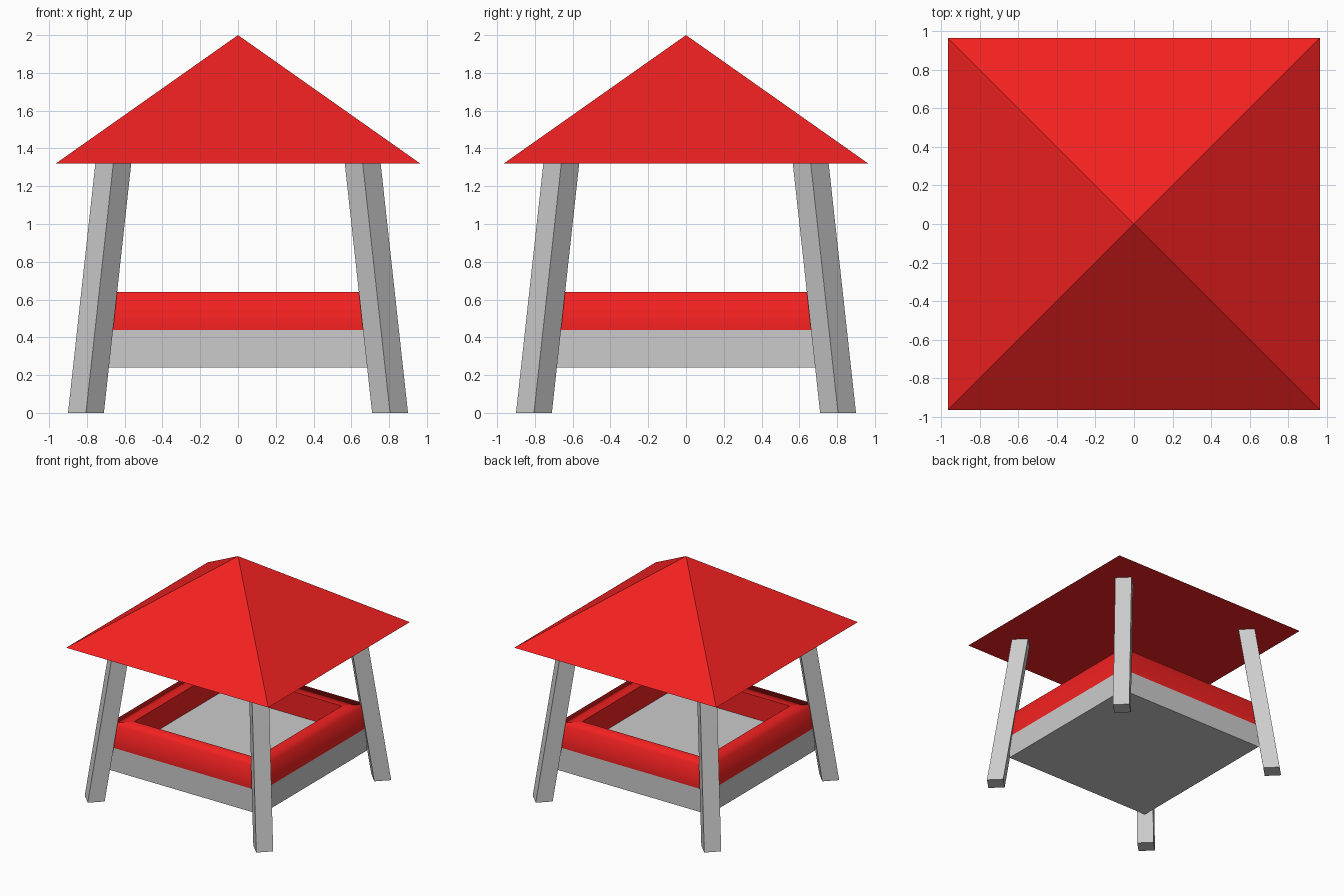
import bpy, bmesh

if "Cube" in bpy.data.objects:
    bpy.data.objects.remove(bpy.data.objects["Cube"])

red = bpy.data.materials.new("red")
red.diffuse_color = (0.9, 0.015, 0.015, 1)
red.use_nodes = True
red.node_tree.nodes["Principled BSDF"].inputs["Base Color"].default_value = red.diffuse_color


def make(name, bm, mat=None):
    bmesh.ops.recalc_face_normals(bm, faces=bm.faces)
    me = bpy.data.meshes.new(name)
    bm.to_mesh(me)
    bm.free()
    ob = bpy.data.objects.new(name, me)
    bpy.context.collection.objects.link(ob)
    if mat:
        me.materials.append(mat)
    return ob


def square(bm, h, z):
    return [bm.verts.new((x * h, y * h, z)) for x, y in ((-1, -1), (1, -1), (1, 1), (-1, 1))]


def diamond(bm, cx, cy, r, z):
    return [bm.verts.new((cx + x * r, cy + y * r, z)) for x, y in ((0, -1), (1, 0), (0, 1), (-1, 0))]


def bridge(bm, a, b):
    for i in range(4):
        j = (i + 1) % 4
        bm.faces.new((a[i], a[j], b[j], b[i]))


# pyramid roof with a flat underside
bm = bmesh.new()
base = square(bm, 0.965, 1.32)
apex = bm.verts.new((0, 0, 2))
bm.faces.new(base)
for i in range(4):
    bm.faces.new((base[i], base[(i + 1) % 4], apex))
make("roof", bm, red)

# four square posts, turned to the diagonal and leaning inwards
for sx, sy, name in ((-1, -1, "front_left_post"), (1, -1, "front_right_post"),
                     (1, 1, "back_right_post"), (-1, 1, "back_left_post")):
    bm = bmesh.new()
    low = diamond(bm, 0.805 * sx, 0.805 * sy, 0.095, 0)
    top = diamond(bm, 0.657 * sx, 0.657 * sy, 0.095, 1.35)
    bm.faces.new(low)
    bm.faces.new(top)
    bridge(bm, low, top)
    make(name, bm)

# sandbox floor slab
bm = bmesh.new()
low, top = square(bm, 0.725, 0.24), square(bm, 0.725, 0.44)
bm.faces.new(low)
bm.faces.new(top)
bridge(bm, low, top)
make("floor_slab", bm)

# raised rim, a square ring shaded softly over its outer top edge
bm = bmesh.new()
rings = [square(bm, h, z) for h, z in ((0.725, 0.44), (0.725, 0.64), (0.583, 0.64), (0.583, 0.44))]
for i in range(3):
    bridge(bm, rings[i], rings[i + 1])
outer_top = set(rings[1])
for f in bm.faces:
    f.smooth = True
for e in bm.edges:
    e.smooth = set(e.verts) <= outer_top
make("rim", bm, red)
